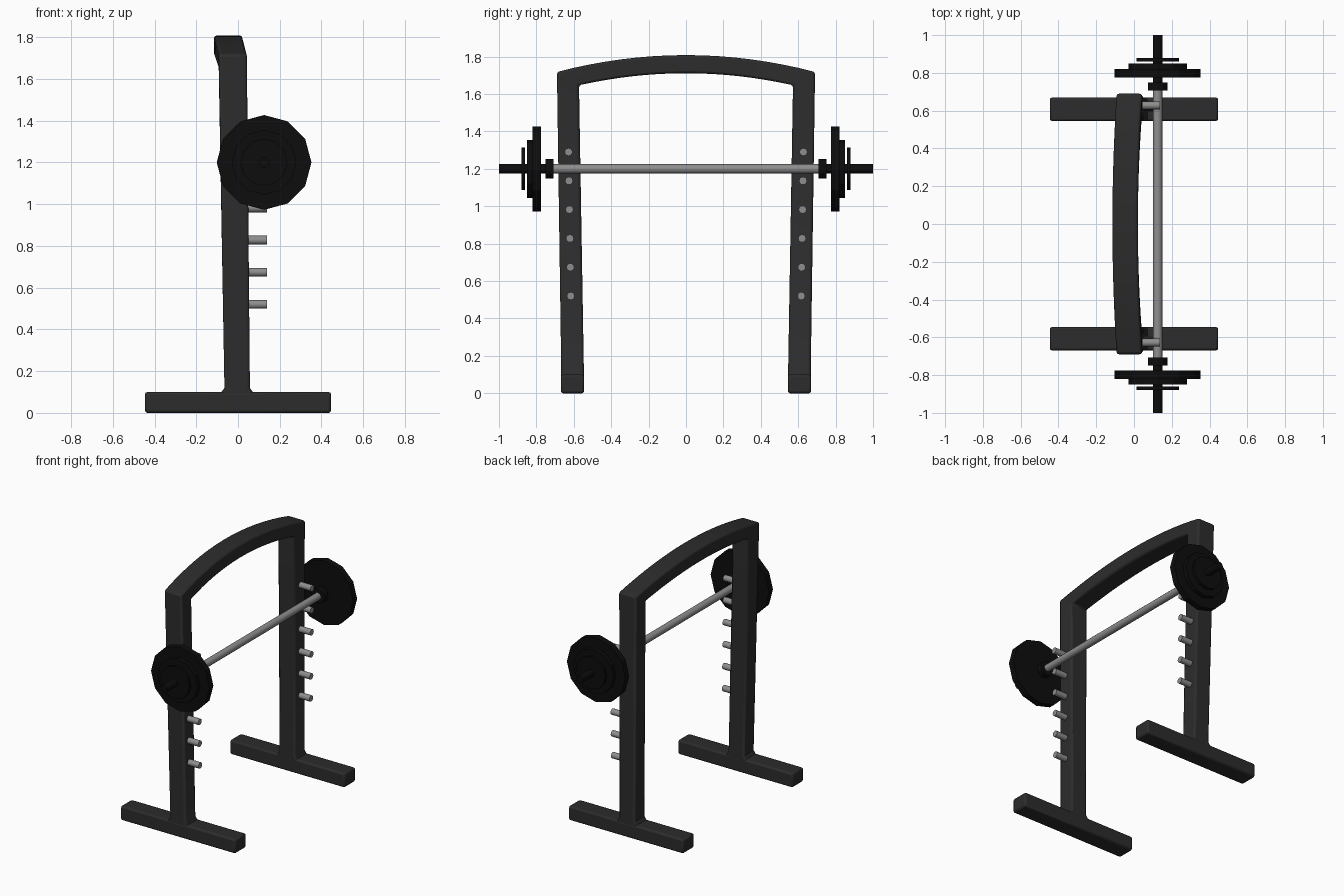
import bpy, bmesh, math
from mathutils import Matrix, Vector

if "Cube" in bpy.data.objects:
    bpy.data.objects.remove(bpy.data.objects["Cube"])


def material(name, v):
    m = bpy.data.materials.new(name)
    m.diffuse_color = (v, v, v, 1)
    m.use_nodes = True
    m.node_tree.nodes["Principled BSDF"].inputs["Base Color"].default_value = m.diffuse_color
    return m


FRAME = material("frame_black", 0.025)
BLACK = material("weight_black", 0.004)
STEEL = material("steel", 0.27)


def finish(name, bm, mat, bevel=0, mirror=False, smooth=0):
    bmesh.ops.recalc_face_normals(bm, faces=bm.faces)
    me = bpy.data.meshes.new(name)
    bm.to_mesh(me)
    bm.free()
    ob = bpy.data.objects.new(name, me)
    bpy.context.collection.objects.link(ob)
    me.materials.append(mat)
    if bevel:
        b = ob.modifiers.new("bevel", 'BEVEL')
        b.width, b.segments = bevel, 2
        b.limit_method, b.angle_limit = 'ANGLE', math.radians(50)
    if mirror:
        m = ob.modifiers.new("mirror", 'MIRROR')
        m.use_axis = (False, True, False)
    if smooth:
        bpy.ops.object.select_all(action='DESELECT')
        bpy.context.view_layer.objects.active = ob
        ob.select_set(True)
        bpy.ops.object.shade_smooth_by_angle(angle=math.radians(smooth))
    return ob


def rod(bm, a, b, r, sides=12):
    # closed cylinder between two points
    a, b = Vector(a), Vector(b)
    rot = (b - a).to_track_quat('Z', 'Y').to_matrix().to_4x4()
    bmesh.ops.create_cone(bm, cap_ends=True, segments=sides, radius1=r, radius2=r,
                          depth=(b - a).length,
                          matrix=Matrix.Translation((a + b) / 2) @ rot)


# Leaning uprights and arched crossbar, lofted as one tube
# section: x centre, x half width, outer (y, z), inner (y, z)
post = [(-0.004, 0.082, 0.667, 0.08, 0.546, 0.08),
        (-0.004, 0.078, 0.667, 0.096, 0.546, 0.096),
        (-0.004, 0.061, 0.667, 0.12, 0.546, 0.12)]
sections = list(post)
N = 16
for i in range(N + 1):
    t = 1 - 2 * i / N
    sections.append((-0.047 + 0.022 * t * t, 0.0675,
                     0.69 * t, 1.808 - 0.09 * t * t,
                     0.572 * t, 1.711 - 0.064 * t * t))
sections += [(cx, h, -yo, zo, -yi, zi) for cx, h, yo, zo, yi, zi in reversed(post)]
bm = bmesh.new()
rings = [[bm.verts.new(p) for p in ((cx - h, yo, zo), (cx + h, yo, zo),
                                    (cx + h, yi, zi), (cx - h, yi, zi))]
         for cx, h, yo, zo, yi, zi in sections]
for a, b in zip(rings, rings[1:]):
    for k in range(4):
        bm.faces.new((a[k], a[(k + 1) % 4], b[(k + 1) % 4], b[k]))
bm.faces.new(rings[0])
bm.faces.new(rings[-1])
finish("rack_frame", bm, FRAME, bevel=0.012, smooth=35)

# Floor feet
bm = bmesh.new()
bmesh.ops.create_cube(bm, size=1, matrix=Matrix.Translation((0, 0.607, 0.05))
                      @ Matrix.Diagonal((0.892, 0.124, 0.1, 1)))
finish("floor_feet", bm, FRAME, bevel=0.012, mirror=True, smooth=35)

# Rows of support pegs
bm = bmesh.new()
for i in range(6):
    z = 0.52 + 0.154 * i
    y = 0.616 + 0.0016 * i * 1.5
    rod(bm, (0.0, y, z), (0.138, y, z), 0.021)
finish("support_pegs", bm, STEEL, mirror=True, smooth=35)

# Bar shaft
X, Z = 0.125, 1.2
bm = bmesh.new()
rod(bm, (X, -0.72, Z), (X, 0.72, Z), 0.025)
finish("bar_shaft", bm, STEEL, smooth=35)

# Collars, weight plates and bar sleeves: name, y start, y end, radius
for name, y0, y1, r in (("bar_collars", 0.708, 0.75, 0.052),
                        ("bar_sleeves", 0.71, 1.0, 0.0255),
                        ("large_plates", 0.776, 0.82, 0.227),
                        ("medium_plates", 0.818, 0.849, 0.155),
                        ("small_plates", 0.86, 0.88, 0.113)):
    bm = bmesh.new()
    rod(bm, (X, y0, Z), (X, y1, Z), r)
    finish(name, bm, BLACK, mirror=True)
